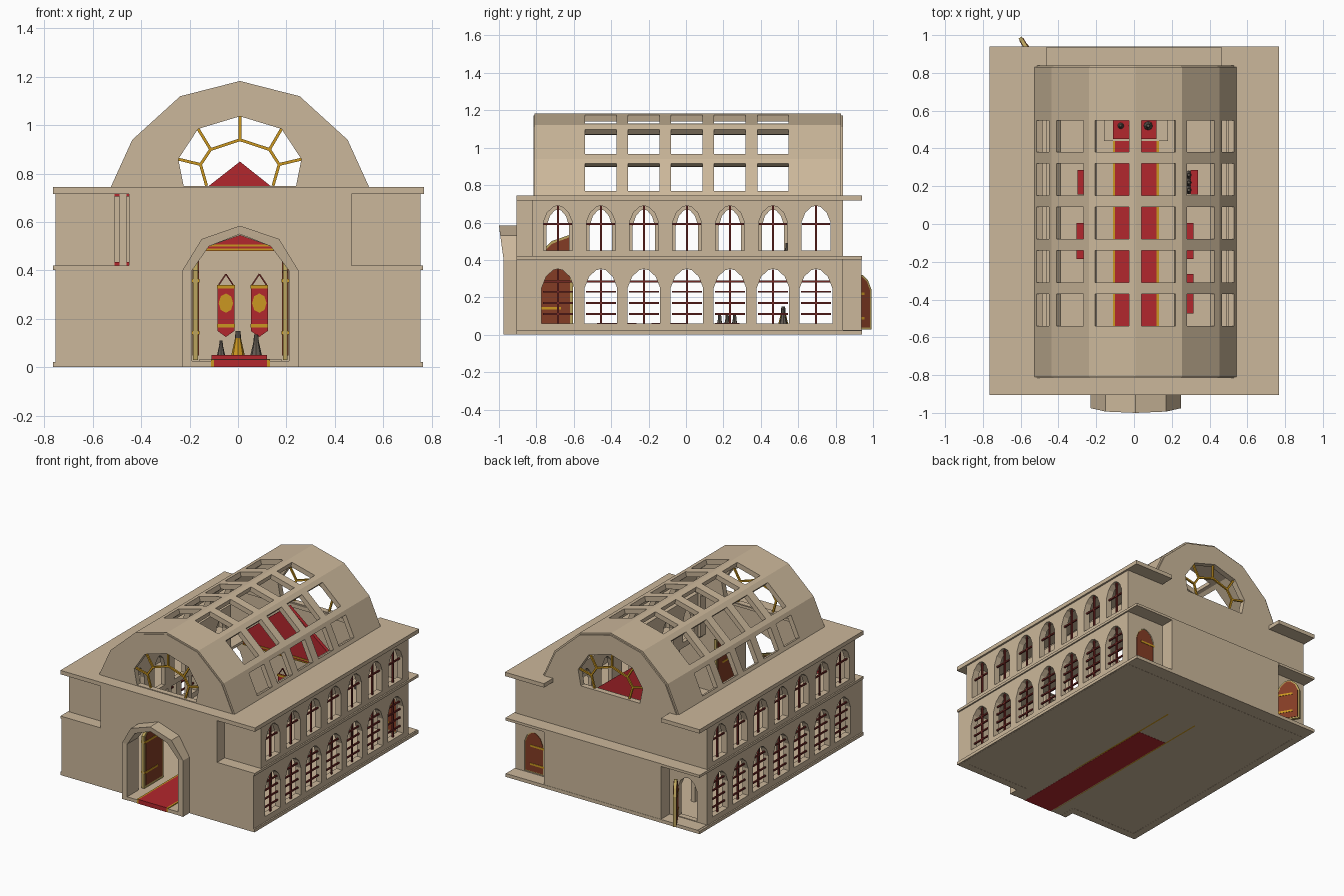
import bpy, bmesh, math
from mathutils import Matrix, Vector

if "Cube" in bpy.data.objects:
    bpy.data.objects.remove(bpy.data.objects["Cube"])


def material(name, rgb):
    m = bpy.data.materials.new(name)
    m.diffuse_color = (*rgb, 1)
    m.use_nodes = True
    m.node_tree.nodes["Principled BSDF"].inputs["Base Color"].default_value = m.diffuse_color
    return m


STONE = material("sand_stone", (0.60, 0.475, 0.325))
RED = material("carpet_red", (0.45, 0.02, 0.026))
GOLD = material("gold", (0.60, 0.31, 0.015))
MAROON = material("dark_maroon", (0.17, 0.022, 0.018))
WOOD = material("red_brown_wood", (0.23, 0.045, 0.018))
PALE = material("pale_wood", (0.50, 0.37, 0.11))
GREY = material("warm_grey", (0.13, 0.11, 0.09))


def add(name, mesh, mat):
    mesh.materials.clear()
    mesh.materials.append(mat)
    ob = bpy.data.objects.new(name, mesh)
    bpy.context.collection.objects.link(ob)
    return ob


def box(name, x, y, z, mat):
    bm = bmesh.new()
    bmesh.ops.create_cube(bm, size=1)
    for v in bm.verts:
        v.co = [r[0] if c < 0 else r[1] for c, r in zip(v.co, (x, y, z))]
    me = bpy.data.meshes.new(name)
    bm.to_mesh(me)
    bm.free()
    return add(name, me, mat)


def bar(name, a, b, w, mat):
    """Square bar between two points."""
    a, b = Vector(a), Vector(b)
    bm = bmesh.new()
    bmesh.ops.create_cube(bm, size=1)
    q = (b - a).to_track_quat('Z', 'Y').to_matrix().to_4x4()
    bm.transform(Matrix.Translation((a + b) / 2) @ q @ Matrix.Diagonal((w, w, (b - a).length, 1)))
    me = bpy.data.meshes.new(name)
    bm.to_mesh(me)
    bm.free()
    return add(name, me, mat)


def frame(o, u, v):
    u, v = Vector(u).normalized(), Vector(v).normalized()
    m = Matrix((u, v, u.cross(v))).transposed().to_4x4()
    m.translation = o
    return m


def panel(name, loops, depth, mat, m):
    """Flat outline with holes, extruded evenly about its plane."""
    cu = bpy.data.curves.new(name, 'CURVE')
    cu.dimensions, cu.fill_mode, cu.extrude = '2D', 'BOTH', depth / 2
    for pts in loops:
        s = cu.splines.new('POLY')
        s.points.add(len(pts) - 1)
        for p, c in zip(s.points, pts):
            p.co = (c[0], c[1], 0, 1)
        s.use_cyclic_u = True
    tmp = bpy.data.objects.new(name + "_curve", cu)
    bpy.context.collection.objects.link(tmp)
    dg = bpy.context.evaluated_depsgraph_get()
    me = bpy.data.meshes.new_from_object(tmp.evaluated_get(dg))
    bpy.data.objects.remove(tmp)
    bm = bmesh.new()
    bm.from_mesh(me)
    bmesh.ops.remove_doubles(bm, verts=bm.verts, dist=1e-5)
    bmesh.ops.recalc_face_normals(bm, faces=bm.faces)
    bm.transform(m)
    bm.to_mesh(me)
    bm.free()
    for p in me.polygons:
        p.use_smooth = False
    return add(name, me, mat)


def xz(name, loops, y0, y1, mat):
    return panel(name, loops, y1 - y0, mat, frame((0, (y0 + y1) / 2, 0), (1, 0, 0), (0, 0, 1)))


def yz(name, loops, x0, x1, mat):
    return panel(name, loops, x1 - x0, mat, frame(((x0 + x1) / 2, 0, 0), (0, 1, 0), (0, 0, 1)))


def rect(a, b, c, d):
    return [(a, c), (b, c), (b, d), (a, d)]


def arch(c, hw, z0, z1, z2):
    """Six sided arch: springs at z1, apex at z2."""
    h = z2 - z1
    return [(c - hw, z0), (c + hw, z0), (c + hw, z1), (c + hw * .72, z1 + h * .6),
            (c + hw * .3, z1 + h * .93), (c, z2), (c - hw * .3, z1 + h * .93),
            (c - hw * .72, z1 + h * .6), (c - hw, z1)]


CX = 0.008
CENTRES = [0.005 + 0.23 * i for i in range(-3, 4)]

# Floor, plinth and carpet
box("floor", (-.75, .755), (-.905, .94), (.001, .025), STONE)
box("porch_step", (-.23, .25), (-.975, -.9), (.001, .025), STONE)
box("carpet", (-.10, .12), (-.977, .2), (0, .031), RED)
box("carpet_end", (-.10, .12), (.2, .5), (.02, .031), RED)
for x in (-.112, .12):
    box("carpet_gold_edge", (x, x + .012), (-.977, .5), (.001, .031), GOLD)

# Side walls, windows, gallery and arcades
for s in (-1, 1):
    x0, x1 = sorted((s * .71, s * .755))
    low = [arch(c, .087, .06, .25, .352) for c in CENTRES]
    up = [arch(c, .078, .45, .60, .69) for c in CENTRES]
    yz("lower_side_wall", [rect(-.905, .84, 0, .42)] + low, x0, x1, STONE)
    yz("upper_side_wall", [rect(-.82, .84, .42, .73)] + up, x0, x1, STONE)
    xm = s * .733
    for c in CENTRES:
        bar("lower_mullion", (xm, c, .06), (xm, c, .35), .011, MAROON)
        bar("upper_mullion", (xm, c, .45), (xm, c, .69), .011, MAROON)
        bar("upper_transom", (xm, c - .076, .592), (xm, c + .076, .592), .010, MAROON)
        for z in (.11, .17, .23, .285):
            bar("lower_transom", (xm, c - .08, z), (xm, c + .08, z), .010, MAROON)
    a, b = sorted((s * .46, s * .765))
    box("gallery_floor", (a, b), (-.905, .94), (.402, .42), STONE)
    box("base_ledge", (a, b), (-.905, .94), (0.001, .022), STONE)
    a, b = sorted((s * .46, s * .49))
    yz("gallery_arcade", [rect(-.82, .58, .42, .73)] +
       [arch(c, .06, .44, .58, .67) for c in CENTRES[:6]], a, b, STONE)
    for c in CENTRES[:6]:
        box("gallery_support", (a, b), (c + .095, c + .135), (.02, .41), STONE)

# Front wall with doorway and recessed upper corners
xz("front_wall", [[(-.755, 0), (-.19, 0), (-.19, .4), (-.12, .50), (CX, .545), (.135, .50),
                   (.21, .4), (.21, 0), (.755, 0), (.755, .42), (.47, .42), (.47, .745),
                   (-.45, .745), (-.45, .42), (-.755, .42)]], -.905, -.85, STONE)
xz("right_recess_wall", [rect(.45, .755, .42, .73)], -.82, -.79, STONE)
xz("left_recess_wall", [rect(-.755, -.51, .42, .73)], -.82, -.79, STONE)
box("right_recess_return", (.44, .469), (-.88, -.79), (.42, .73), STONE)
for z in (.42, .705):
    box("recess_red_plate", (-.51, -.45), (-.82, -.77), (z, z + .015), RED)

# Porch arch, upper part leaning forward
outer = [(-.23, .0), (-.23, .4), (-.15, .53), (CX, .585), (.17, .53), (.25, .4), (.25, .0)]
inner = [(.21, .0), (.21, .4), (.135, .50), (CX, .55), (-.12, .50), (-.19, .4), (-.19, .0)]
porch = xz("porch_arch", [outer + inner], -.975, -.90, STONE)
for v in porch.data.vertices:
    if v.co.y < -.95:
        v.co.y -= .025 * min(1, max(0, (v.co.z - .4) / .18))

# Back walls
xz("back_wall", [rect(-.755, .755, 0, .745), arch(-.60, .075, .03, .24, .32),
                 arch(.61, .075, .03, .24, .32)], .80, .84, STONE)
box("back_lower_block", (-.46, .46), (.835, .938), (.001, .42), STONE)

# Roof slab, open under the vault
panel("roof_slab", [[(-.765, -.905), (.768, -.905), (.768, .94), (.46, .94), (.46, .84),
                     (-.46, .84), (-.46, .94), (-.765, .94)], rect(-.5, .51, -.79, .79)],
      .028, STONE, frame((0, 0, .731), (1, 0, 0), (0, 1, 0)))

# Barrel vault of six facets with skylights
half = [(.535, .742), (.445, .94), (.247, 1.12)]
prof = [(CX - x, z) for x, z in half] + [(CX, 1.183)] + [(CX + x, z) for x, z in half[::-1]]
for (xa, za), (xb, zb) in zip(prof, prof[1:]):
    L = math.hypot(xb - xa, zb - za)
    v = Vector((xb - xa, 0, zb - za)).normalized()
    n = Vector((0, 1, 0)).cross(v)
    out = 1 if n.dot(Vector(((xa + xb) / 2 - CX, 0, (za + zb) / 2 - .6))) > 0 else -1
    holes = [rect(c - .084, c + .084, L * .13, L * .86) for c in
             [.005 + .23 * i for i in range(-2, 3)]]
    panel("vault_facet", [rect(-.81, .83, 0, L)] + holes, .035, STONE,
          frame(Vector((xa, 0, za)) - n * out * .0175, (0, 1, 0), v))

# Gables with fan windows
rose = [(-.225, .75), (-.247, .86), (-.165, .985), (CX, 1.037),
        (.18, .985), (.262, .86), (.24, .75)]
ring = [(-.13, .75), (-.155, .838), (-.113, .90), (CX, .94), (.13, .90), (.17, .838), (.145, .75)]
small = [(CX + (x - CX) * .975, .742 + (z - .742) * .975) for x, z in prof]
for y0, y1 in ((-.815, -.775), (.80, .84)):
    xz("gable", [small, rose], y0, y1, STONE)
    ym = (y0 + y1) / 2
    for p, q in zip(ring, ring[1:]):
        bar("fan_ring", (p[0], ym, p[1]), (q[0], ym, q[1]), .012, GOLD)
    for p, q in list(zip(ring, rose))[1:-1]:
        bar("fan_spoke", (p[0], ym, p[1]), (q[0], ym, q[1]), .012, GOLD)


# Doors: pale frame, wood plates, gold straps
def door(name, pts, pivot, deg):
    m = Matrix.Translation(pivot) @ Matrix.Rotation(math.radians(deg), 4, 'Z') @ \
        frame((0, 0, 0), (1, 0, 0), (0, 0, 1))
    w, top = max(p[0] for p in pts), max(p[1] for p in pts)
    cz = (top + .03) / 2
    panel(name, [pts], .02, PALE, m)
    panel(name + "_boards", [[(w / 2 + (x - w / 2) * .86, cz + (z - cz) * .93) for x, z in pts]],
          .026, WOOD, m)
    for f in (.25, .65):
        z = top * f
        panel(name + "_strap", [rect(0, w * .7, z, z + .014)], .031, GOLD, m)


small_door = [(x + .08, z) for x, z in arch(0, .08, .027, .24, .325)]
door("back_door_closed", small_door, (.53, .825, 0), 0)
door("back_door_open", small_door, (-.52, .85, 0), 121)
leaf = [(0, .03), (.215, .03), (.215, .54), (.10, .50), (0, .4)]
for x in (-.175, .195):
    door("front_door_leaf", leaf, (x, -.82, 0), 90)

# Throne drape, banners and dais
xz("drape_gable", [[(-.35, .57), (.36, .57), (CX, .85)]], .555, .58, RED)
box("drape_hem", (-.35, .36), (.557, .575), (.48, .57), RED)
for z in (.482, .50):
    box("drape_gold_band", (-.35, .36), (.552, .558), (z, z + .008), GOLD)
box("dais", (-.11, .12), (.45, .70), (.02, .05), RED)
box("dais_edge", (-.16, .18), (.44, .72), (.02, .035), STONE)
for x in (-.05, .088):
    xz("banner", [[(x - .035, .15), (x, .125), (x + .035, .15), (x + .035, .34), (x - .035, .34)]],
       .57, .578, RED)
    xz("banner_gold_crest", [[(x + .03 * math.cos(k * math.pi / 4), .265 + .04 * math.sin(k * math.pi / 4))
                              for k in range(8)]], .564, .57, GOLD)
    for z in (.165, .325):
        box("banner_gold_band", (x - .037, x + .037), (.564, .57), (z, z + .014), GOLD)
    for d in (-.03, .03):
        bar("banner_cord", (x + d, .574, .34), (x, .574, .385), .006, MAROON)


# Small figures and benches
def figure(x, y, z, h, mat):
    for name, r0, r1, a, b, m in (("figure_robe", .28, .12, 0, .7, mat), ("figure_head", .13, .10, .7, 1, GREY)):
        bm = bmesh.new()
        bmesh.ops.create_cone(bm, cap_ends=True, segments=8, radius1=r0 * h, radius2=r1 * h,
                              depth=(b - a) * h, matrix=Matrix.Translation((x, y, z + (a + b) / 2 * h)))
        me = bpy.data.meshes.new(name)
        bm.to_mesh(me)
        bm.free()
        add(name, me, m)


for x, h, mat in ((-.07, .06, GREY), (0, .10, GOLD), (.075, .085, GREY)):
    figure(x, .52, .05, h, mat)
for x, y, l in ((-.28, .22, .13), (-.285, -.09, .19), (.32, .22, .13), (.295, -.09, .19), (.295, -.37, .21)):
    box("bench_seat", (x - .02, x + .02), (y - l / 2, y + l / 2), (.05, .062), RED)
    box("bench_base", (x - .012, x + .012), (y - l / 2 + .01, y + l / 2 - .01), (.025, .05), MAROON)
    if l < .15:
        for d in (-.04, 0, .04):
            figure(x - .03 * math.copysign(1, x), y + d, .025, .08, GREY)
figure(.56, .54, .42, .07, GREY)
